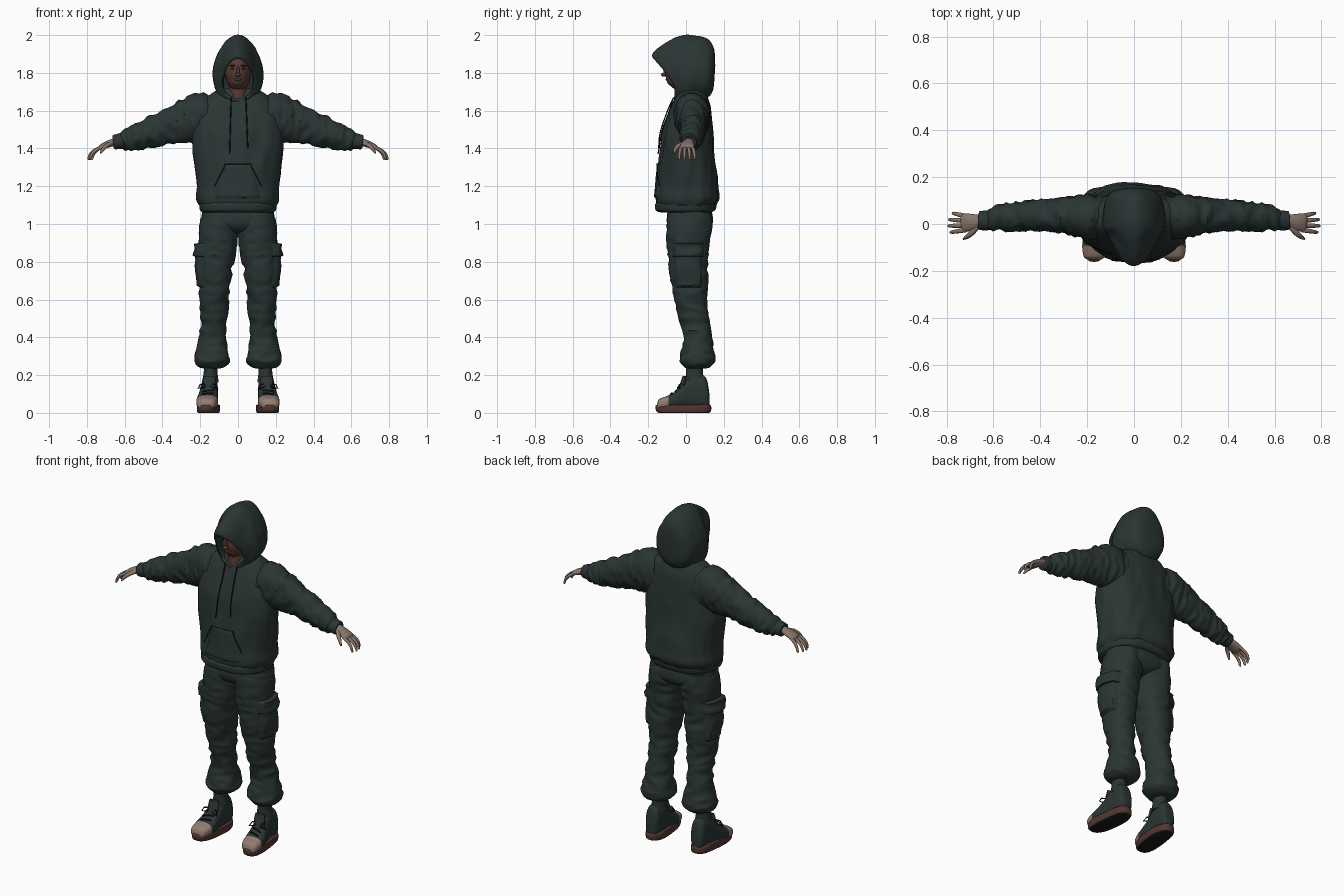
import bpy, bmesh, math
from mathutils import Vector, noise
from mathutils.bvhtree import BVHTree

if "Cube" in bpy.data.objects:
    bpy.data.objects.remove(bpy.data.objects["Cube"])


def material(name, rgb):
    m = bpy.data.materials.new(name)
    m.use_nodes = True
    m.diffuse_color = (*rgb, 1)
    bsdf = m.node_tree.nodes["Principled BSDF"]
    bsdf.inputs["Base Color"].default_value = (*rgb, 1)
    bsdf.inputs["Roughness"].default_value = 0.9
    return m


CLOTH = material("dark green cloth", (0.023, 0.036, 0.034))
DARK = material("near black", (0.008, 0.010, 0.010))
SKIN = material("hand skin", (0.25, 0.18, 0.145))
FACE = material("face skin", (0.10, 0.042, 0.032))
TOE = material("toe leather", (0.29, 0.20, 0.16))
SOLE = material("sole brown", (0.085, 0.038, 0.032))
X, Y, Z = Vector((1, 0, 0)), Vector((0, 1, 0)), Vector((0, 0, 1))


def finish(ob, mats, mirror=False):
    bpy.context.collection.objects.link(ob)
    for m in mats:
        ob.data.materials.append(m)
    if mirror:
        ob.modifiers.new("Mirror", "MIRROR").use_axis = (True, False, False)
    return ob


def mesh_object(name, bm, mats, mirror=False):
    bmesh.ops.recalc_face_normals(bm, faces=bm.faces)
    me = bpy.data.meshes.new(name)
    bm.to_mesh(me)
    bm.free()
    me.shade_smooth()
    me.set_sharp_from_angle(angle=math.radians(50))
    return finish(bpy.data.objects.new(name, me), mats, mirror)


def catmull(a, b, c, d, t):
    return 0.5 * (2 * b + (c - a) * t + (2 * a - 5 * b + 4 * c - d) * t * t + (3 * b - a - 3 * c + d) * t ** 3)


# Skin a surface over rings given as (centre, u axis, v axis)
def loft(name, rings, mats, seg=32, sub=5, power=1.0, fold=0, freq=(1, 1, 1), mirror=False, taper=0, adjust=None):
    bm, rows, last = bmesh.new(), [], len(rings) - 1
    for i in range(last * sub + 1):
        k = min(i // sub, last - 1)
        quad = [rings[max(0, min(last, k + j))] for j in (-1, 0, 1, 2)]
        c, u, v = (catmull(*[r[n] for r in quad], i / sub - k) for n in range(3))
        row = []
        for s in range(seg):
            a = 2 * math.pi * s / seg
            ca, sa = math.cos(a), math.sin(a)
            off = u * math.copysign(abs(ca) ** power, ca) + v * math.copysign(abs(sa) ** power, sa) * (1 - taper * ca)
            p = c + off
            if fold:
                q = Vector(x * f for x, f in zip(p, freq))
                p += off.normalized() * fold * (0.5 - 2 * abs(noise.noise(q)))
            if adjust:
                p = adjust(p)
            row.append(bm.verts.new(p))
        rows.append(row)
    for a, b in zip(rows, rows[1:]):
        for s in range(seg):
            bm.faces.new((a[s], a[(s + 1) % seg], b[(s + 1) % seg], b[s]))
    bm.faces.new(rows[0])
    bm.faces.new(rows[-1])
    return mesh_object(name, bm, mats, mirror)


# Upright part: rows of z, x centre, x radius, front y, back y
def upright(name, rows, mats, **kw):
    return loft(name, [(Vector((cx, (f + b) / 2, z)), X * rx, Y * (b - f) / 2) for z, cx, rx, f, b in rows], mats, **kw)


# Limb along a path: rows of x, y, z, vertical radius, sideways radius
def limb(name, rows, mats, **kw):
    pts, rings = [Vector(r[:3]) for r in rows], []
    for i, r in enumerate(rows):
        t = (pts[min(i + 1, len(pts) - 1)] - pts[max(i - 1, 0)]).normalized()
        side = t.cross(Z).normalized()
        rings.append((pts[i], side.cross(t) * r[3], side * r[4]))
    return loft(name, rings, mats, mirror=True, **kw)


def ball(name, centre, size, mat, mirror=False):
    bm = bmesh.new()
    bmesh.ops.create_uvsphere(bm, u_segments=20, v_segments=14, radius=1)
    for v in bm.verts:
        v.co = Vector(a * b + c for a, b, c in zip(v.co, size, centre))
    return mesh_object(name, bm, [mat], mirror)


def cord(name, points, radius, mat, mirror=False):
    cu = bpy.data.curves.new(name, "CURVE")
    cu.dimensions, cu.bevel_depth, cu.bevel_resolution = "3D", radius, 1
    cu.use_fill_caps = True
    sp = cu.splines.new("POLY")
    sp.points.add(len(points) - 1)
    for p, co in zip(sp.points, points):
        p.co = (*co, 1)
    return finish(bpy.data.objects.new(name, cu), [mat], mirror)


def tree(ob):
    return BVHTree.FromPolygons([v.co for v in ob.data.vertices], [p.vertices for p in ob.data.polygons])


# Drop a point onto a surface along a direction, then lift it off again
def drape(bvh, p, d, lift):
    hit = bvh.ray_cast(Vector(p) - d, d)[0]
    return (hit or Vector(p)) - d * lift


def along(a, b, n):
    return [Vector(a).lerp(Vector(b), i / n) for i in range(n + 1)]


# Padded cloth panel laid over a surface between two edges
def patch(name, bvh, low, high, d, lift, mirror=False, n=14):
    bm = bmesh.new()
    grid = []
    for i, (a, b) in enumerate(zip(along(*low, n), along(*high, n))):
        grid.append([bm.verts.new(drape(bvh, p, d, -0.006 if i in (0, n) or j in (0, n) else lift))
                     for j, p in enumerate(along(a, b, n))])
    for r, s in zip(grid, grid[1:]):
        for j in range(n):
            bm.faces.new((r[j], r[j + 1], s[j + 1], s[j]))
    return mesh_object(name, bm, [CLOTH], mirror)


# Hoodie body, hem and sleeves
torso = upright("hoodie_body", [
    (1.08, 0, .19, -.145, .14), (1.13, 0, .218, -.158, .178), (1.2, 0, .215, -.152, .172),
    (1.3, 0, .228, -.146, .158), (1.4, 0, .238, -.136, .148), (1.5, 0, .236, -.122, .14),
    (1.6, 0, .215, -.085, .13), (1.66, 0, .18, -.06, .118), (1.7, 0, .125, -.04, .1),
    (1.72, 0, .08, -.02, .08)], [CLOTH], seg=72, sub=8, power=.85, fold=.009, freq=(13, 13, 4))
upright("hoodie_hem", [(1.06, 0, .18, -.13, .125), (1.07, 0, .198, -.158, .15), (1.09, 0, .203, -.164, .16),
                       (1.11, 0, .2, -.16, .16), (1.13, 0, .18, -.13, .14)],
        [CLOTH], seg=64, power=.85, fold=.003, freq=(60, 60, 2))
limb("sleeves", [(.1, .03, 1.57, .1, .08), (.18, .03, 1.57, .125, .095), (.26, .035, 1.55, .12, .085),
                 (.34, .037, 1.525, .1, .07), (.42, .037, 1.5, .088, .066), (.5, .032, 1.47, .074, .062),
                 (.56, .027, 1.452, .062, .058), (.605, .02, 1.44, .052, .048), (.625, .017, 1.435, .034, .034)],
     [CLOTH], seg=44, sub=8, fold=.011, freq=(22, 9, 13))
limb("sleeve_cuffs", [(.595, .02, 1.445, .03, .03), (.605, .018, 1.442, .042, .042), (.635, .015, 1.437, .04, .042),
                      (.658, .015, 1.432, .037, .04), (.66, .015, 1.432, .026, .03)], [CLOTH])

# Front pouch with seams, and drawstrings
body = tree(torso)
patch("front_pouch", body, ((-.135, 0, 1.13), (.135, 0, 1.13)), ((-.07, 0, 1.325), (.07, 0, 1.325)), Y, .008)
cord("pouch_seam", [drape(body, p, Y, .01) for p in along((-.07, 0, 1.318), (.07, 0, 1.318), 12)], .002, DARK)
cord("pouch_openings", [drape(body, p, Y, .009) for p in along((.068, 0, 1.315), (.125, 0, 1.2), 12)], .0025, DARK, True)
for side, x, end in (("right", -.045, 1.37), ("left", .052, 1.40)):
    cord(side + "_drawstring", [drape(body, p, Y, .01) for p in along((x * .8, 0, 1.67), (x, 0, end), 16)], .0035, DARK)


# Hood, turned inwards at the rim
def rim_curve(p):
    w = max(0, min(1, (-p.y - .01) / .08))
    return p + Y * (5 * w * min(p.x * p.x, .008))


hood_rows = [(.155, 1.84, .15, 1.76, .02), (.15, 1.92, .143, 1.71, .075), (.12, 1.975, .12, 1.675, .11),
             (.06, 1.995, .07, 1.655, .127), (0, 2.0, .02, 1.64, .132), (-.06, 1.985, -.02, 1.635, .127),
             (-.12, 1.95, -.045, 1.635, .115), (-.165, 1.915, -.06, 1.645, .1), (-.18, 1.893, -.065, 1.655, .088),
             (-.165, 1.875, -.055, 1.665, .078), (-.1, 1.88, 0, 1.66, .08), (0, 1.89, .05, 1.66, .075)]
loft("hood", [(Vector((0, (a + c) / 2, (b + d) / 2)), Vector((0, a - c, b - d)) / 2, X * w) for a, b, c, d, w in hood_rows],
     [CLOTH], seg=56, taper=.2, fold=.004, freq=(6, 14, 14), adjust=rim_curve)

# Head and face
ball("head", (0, -.01, 1.80), (.068, .1, .1), FACE)
ball("jaw", (0, -.045, 1.765), (.05, .058, .045), FACE)
upright("neck", [(1.58, 0, .06, -.06, .06), (1.66, 0, .05, -.062, .06), (1.76, 0, .045, -.055, .06)], [FACE])
ball("nose_bridge", (0, -.108, 1.808), (.008, .012, .026), FACE)
ball("nose_tip", (0, -.118, 1.79), (.013, .014, .01), FACE)
ball("lips", (0, -.1, 1.765), (.02, .008, .007), SOLE)
ball("eyes", (.027, -.096, 1.822), (.012, .006, .005), DARK, True)
ball("brows", (.028, -.095, 1.838), (.018, .008, .004), DARK, True)

# Hands
limb("palms", [(.63, .015, 1.438, .024, .026), (.66, .013, 1.432, .02, .027), (.695, .008, 1.42, .018, .036),
               (.725, .005, 1.407, .014, .038), (.737, .004, 1.4, .007, .03)], [SKIN], seg=20)
for i, (finger, reach) in enumerate((("little", .045), ("ring", .062), ("middle", .066), ("index", .055))):
    y = .034 - .02 * i
    limb(finger + "_fingers", [(.715, y, 1.408, .008, .009), (.725 + reach * .4, y * 1.15, 1.394, .009, .0095),
                               (.73 + reach * .75, y * 1.3, 1.372, .008, .008),
                               (.732 + reach * .9, y * 1.35, 1.346, .006, .006),
                               (.732 + reach * .92, y * 1.35, 1.339, .002, .002)], [SKIN], seg=12)
limb("thumbs", [(.67, -.01, 1.428, .012, .014), (.695, -.04, 1.415, .011, .012), (.715, -.056, 1.395, .009, .009),
                (.728, -.064, 1.375, .004, .004)], [SKIN], seg=12)

# Trousers
upright("trouser_seat", [(1.12, 0, .175, -.09, .12), (1.05, 0, .192, -.1, .14), (1.0, 0, .19, -.1, .14),
                         (.965, 0, .14, -.075, .11), (.95, 0, .06, -.03, .06)], [CLOTH], seg=48, power=.9)
legs = upright("trouser_legs", [
    (1.06, .095, .09, -.09, .13), (1.0, .1, .1, -.1, .138), (.9, .106, .1, -.1, .122), (.8, .115, .094, -.092, .115),
    (.7, .122, .085, -.08, .115), (.6, .126, .078, -.06, .11), (.5, .127, .072, -.036, .12),
    (.4, .132, .074, -.012, .136), (.32, .135, .088, -.026, .15), (.275, .137, .092, -.03, .152),
    (.245, .138, .07, -.015, .13), (.235, .14, .04, 0, .1)],
    [CLOTH], seg=48, sub=8, power=.9, fold=.01, freq=(8, 8, 19), mirror=True)

# Cargo pockets with flaps
leg = tree(legs)
patch("cargo_pockets", leg, ((.2, -.06, .66), (.2, .088, .66)), ((.2, -.07, .87), (.2, .088, .87)), -X, .018, True)
patch("pocket_flaps", leg, ((.2, -.072, .825), (.2, .096, .825)), ((.2, -.075, .9), (.2, .096, .9)), -X, .028, True)

# Shoes: ankle, upper with toe cap, sole
upright("ankles", [(.26, .145, .036, 0, .09), (.21, .145, .037, 0, .09), (.16, .147, .045, -.005, .1)], [CLOTH], mirror=True)


def splay(p):
    return p + X * max(0, .05 - p.y) * .1


shoe_rows = [(-.153, .05, .025), (-.14, .074, .045), (-.1, .09, .056), (-.06, .11, .056), (-.02, .145, .05),
             (.01, .18, .046), (.05, .195, .044), (.09, .2, .043), (.112, .17, .038), (.124, .1, .025)]
shoe = loft("shoe_uppers", [(Vector((.15, y, (top + .02) / 2)), Z * (top - .02) / 2, X * w) for y, top, w in shoe_rows],
            [CLOTH, TOE], power=.75, mirror=True, adjust=splay)
for p in shoe.data.polygons:
    p.material_index = int(p.center.y < -.09 and p.center.z < .1)
sole = upright("soles", [(0, .15, .052, -.145, .122), (.008, .15, .057, -.157, .132), (.03, .15, .058, -.162, .134),
                         (.042, .15, .056, -.158, .13), (.044, .15, .045, -.14, .12)],
               [SOLE, DARK], sub=2, power=.75, mirror=True, adjust=splay)
for p in sole.data.polygons:
    p.material_index = int(p.center.z < .004)

# Laces, bows and tongues
top = tree(shoe)
for i in range(4):
    y = -.07 + .024 * i
    cord("lace_%d" % (i + 1), [drape(top, p, -Z, .003)
                               for p in along((.13, y, .1), (.19, y - .012, .1), 8)], .004, DARK, True)
cord("lace_bows", [(.16, -.02, .155), (.2, -.035, .15), (.212, -.04, .13), (.185, -.045, .135), (.16, -.02, .155),
                   (.12, -.035, .15), (.105, -.045, .125), (.135, -.045, .135), (.16, -.02, .155)], .0035, DARK, True)
upright("shoe_tongues", [(.12, .152, .03, -.05, .0), (.16, .152, .034, -.03, .0), (.195, .152, .03, -.018, .002)],
        [CLOTH], mirror=True)
